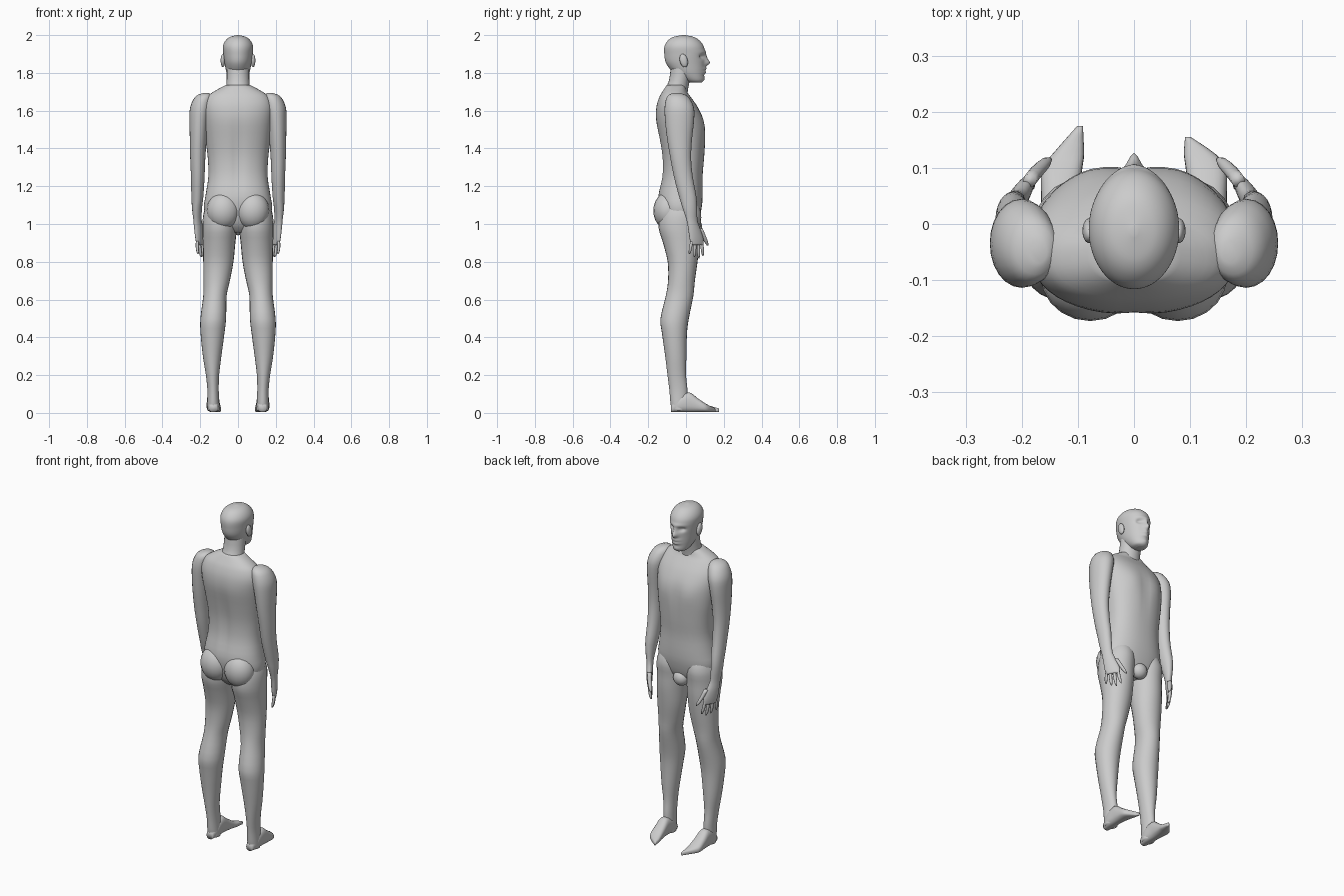
import bpy, bmesh, math
from mathutils import Vector, Matrix

skin = bpy.data.materials.new("plain grey")
skin.diffuse_color = (0.6, 0.6, 0.6, 1)


def smooth_rows(rows, steps):
    """Catmull-Rom interpolation between the rows of numbers."""
    out = []
    for i in range(len(rows) - 1):
        p0, p1 = rows[max(i - 1, 0)], rows[i]
        p2, p3 = rows[i + 1], rows[min(i + 2, len(rows) - 1)]
        for k in range(steps):
            t = k / steps
            out.append([0.5 * (2 * b + (c - a) * t + (2 * a - 5 * b + 4 * c - d) * t * t
                               + (3 * b - a - 3 * c + d) * t ** 3)
                        for a, b, c, d in zip(p0, p1, p2, p3)])
    return out + [list(rows[-1])]


def finish(name, bm):
    bmesh.ops.recalc_face_normals(bm, faces=bm.faces)
    me = bpy.data.meshes.new(name)
    bm.to_mesh(me)
    bm.free()
    me.materials.append(skin)
    for p in me.polygons:
        p.use_smooth = True
    ob = bpy.data.objects.new(name, me)
    bpy.context.collection.objects.link(ob)
    return ob


def loft(name, rows, side=1, seg=24, power=2.0, steps=3, turn=None, along_y=False, shape=None):
    """Rows are (height, cx, cy, rx, ry); along_y rows are (y, cx, cz, rx, rz)."""
    bm = bmesh.new()
    rings = []
    for h, cx, cy, rx, ry in smooth_rows(rows, steps):
        a = turn(h) if turn else 0
        ring = []
        for i in range(seg):
            w = 2 * math.pi * i / seg
            c, s = math.cos(w), math.sin(w)
            u = max(rx, .001) * math.copysign(abs(c) ** (2 / power), c)
            v = max(ry, .001) * math.copysign(abs(s) ** (2 / power), s)
            x = cx + u * math.cos(a) - v * math.sin(a)
            y = cy + u * math.sin(a) + v * math.cos(a)
            p = Vector((x, h, y)) if along_y else Vector((x, y, h))
            if shape:
                p = shape(p)
            p.x *= side
            ring.append(bm.verts.new(p))
        rings.append(ring)
    for r, q in zip(rings, rings[1:]):
        for i in range(seg):
            j = (i + 1) % seg
            bm.faces.new((r[i], r[j], q[j], q[i]))
    bm.faces.new(rings[0])
    bm.faces.new(rings[-1])
    return finish(name, bm)


def ellipsoid(name, loc, size, tilt=0):
    bm = bmesh.new()
    bmesh.ops.create_uvsphere(bm, u_segments=20, v_segments=12, radius=1)
    m = Matrix.Translation(loc) @ Matrix.Rotation(tilt, 4, 'X') @ Matrix.Diagonal((*size, 1))
    bmesh.ops.transform(bm, matrix=m, verts=bm.verts)
    return finish(name, bm)


def bell(d, width):
    return math.exp(-(d / width) ** 2)


# Head with nose, eye sockets, mouth and chin pushed out of the front
def face(p):
    if p.y > 0.03:
        x, z = p.x, p.z
        p.y += .026 * bell(x, .014) * bell(z - 1.853, .017)
        p.y += .010 * bell(x, .009) * bell(z - 1.88, .02)
        p.y -= .017 * bell(abs(x) - .033, .015) * bell(z - 1.887, .012)
        p.y += .005 * bell(x, .05) * bell(z - 1.91, .01)
        p.y += .011 * bell(x, .022) * (bell(z - 1.822, .008) + bell(z - 1.803, .008))
        p.y += .005 * bell(x, .02) * bell(z - 1.77, .012)
    return p


loft("head", [(1.748, 0, .05, .02, .03), (1.76, 0, .042, .042, .05), (1.80, 0, .015, .06, .081),
              (1.85, 0, -.003, .071, .102), (1.90, 0, -.007, .078, .108), (1.94, 0, -.01, .08, .104),
              (1.97, 0, -.012, .067, .085), (1.99, 0, -.013, .043, .055), (2.0, 0, -.013, .006, .008)],
     seg=64, steps=8, shape=face)
loft("neck", [(1.62, 0, -.06, .085, .06), (1.70, 0, -.053, .066, .062),
              (1.76, 0, -.035, .06, .055), (1.84, 0, -.02, .06, .06)])


# Torso with spine groove and chest
def trunk(p):
    if p.y < -.06:
        p.y += .012 * bell(p.x, .025) * bell(p.z - 1.36, .2)
    elif p.y > 0:
        p.y += .007 * bell(abs(p.x) - .08, .05) * bell(p.z - 1.51, .06)
        p.y -= .006 * bell(p.x, .02) * bell(p.z - 1.45, .12)
    return p


loft("torso", [(.955, 0, -.03, .05, .05), (1.0, 0, -.03, .15, .09), (1.08, 0, -.03, .18, .112),
               (1.15, 0, -.03, .172, .118), (1.25, 0, -.02, .157, .108), (1.35, 0, -.015, .16, .112),
               (1.45, 0, -.02, .172, .122), (1.55, 0, -.034, .183, .126), (1.62, 0, -.048, .185, .11),
               (1.67, 0, -.058, .165, .085), (1.70, 0, -.06, .13, .066), (1.735, 0, -.052, .066, .05)],
     seg=48, power=2.3, shape=trunk)
ellipsoid("groin", (0, .045, .985), (.045, .04, .045))


def hand_turn(z):
    return math.radians(32) * min(1, max(0, (1.12 - z) / .12))


A = math.radians(32)
for side, label in ((1, "right"), (-1, "left")):
    ellipsoid(label + "_ear", (side * .08, -.012, 1.865), (.012, .021, .036), .25)
    ellipsoid(label + "_buttock", (side * .078, -.093, 1.07), (.088, .08, .1))

    # Arm down to the palm
    loft(label + "_arm", [(1.693, .17, -.05, .015, .02), (1.675, .18, -.045, .045, .055),
                          (1.62, .196, -.036, .057, .077), (1.55, .205, -.034, .052, .077),
                          (1.45, .21, -.034, .045, .066), (1.35, .213, -.028, .04, .055),
                          (1.25, .213, -.014, .036, .05), (1.15, .215, .008, .032, .046),
                          (1.08, .217, .021, .026, .038), (1.02, .214, .032, .019, .031),
                          (.97, .207, .045, .018, .037), (.92, .2, .056, .015, .042),
                          (.89, .197, .06, .011, .037)], side, turn=hand_turn)

    # Fingers and thumb: start offset, end offset across the palm, heights
    for n, t0, t1, z0, z1, r in ((1, -.03, -.045, .91, .84, .008), (2, -.01, -.014, .91, .825, .009),
                                 (3, .011, .014, .91, .818, .009), (4, .031, .04, .91, .83, .009),
                                 (5, .025, .07, .975, .885, .012)):
        rows = []
        for f, k in ((0, 1), (.4, 1), (.8, .85), (1, .3)):
            t = t0 + (t1 - t0) * f
            rows.append((z0 + (z1 - z0) * f, .199 - t * math.sin(A) - .012 * f * f,
                         .056 + t * math.cos(A), r * k, r * k))
        loft(f"{label}_finger_{n}", rows, side, seg=10, steps=2)

    # Leg
    loft(label + "_leg", [(1.14, .09, -.03, .06, .08), (1.06, .095, -.03, .087, .11),
                          (.98, .097, -.035, .091, .11), (.9, .1, -.025, .086, .097),
                          (.8, .104, -.018, .08, .079), (.7, .113, -.024, .07, .071),
                          (.62, .122, -.034, .062, .073), (.5, .131, -.06, .068, .075),
                          (.42, .135, -.061, .063, .066), (.3, .137, -.054, .049, .056),
                          (.2, .135, -.049, .035, .049), (.12, .132, -.04, .03, .048),
                          (.05, .131, -.038, .031, .044), (.012, .13, -.036, .032, .038)], side)

    # Wedge foot, the left toes a little longer
    reach = .155 if side == 1 else .175
    rows = [(y, cx, .004 + top / 2, w, top / 2) for y, cx, w, top in
            ((-.08, .13, .02, .04), (-.04, .131, .032, .08), (.015, .132, .033, .105),
             (.06, .131, .035, .075), (.1, .128, .036, .048), (.125, .117, .028, .034),
             (reach, .096, .005, .02))]
    loft(label + "_foot", rows, side, power=2.6, along_y=True)
